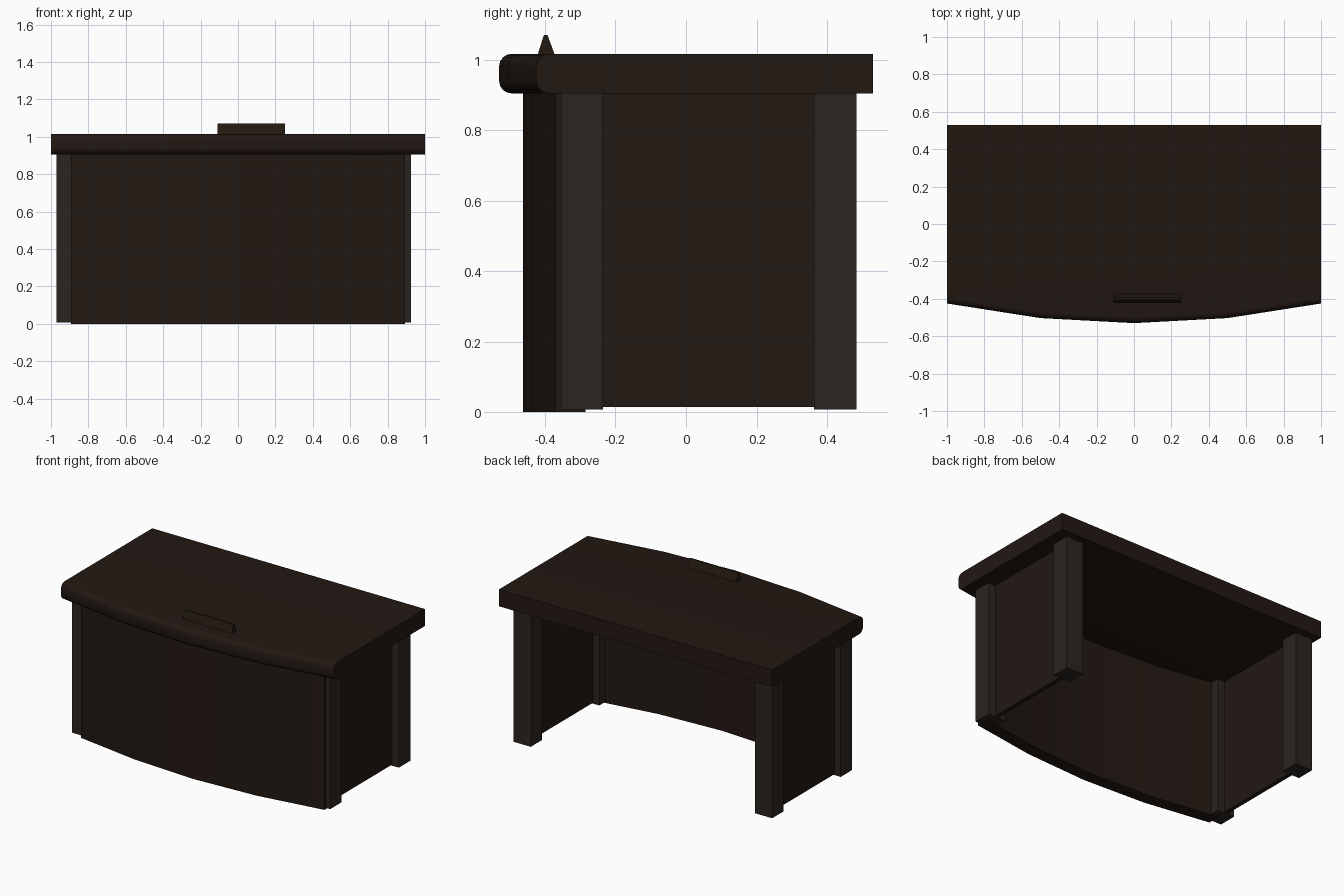
import bpy, bmesh, math

if "Cube" in bpy.data.objects:
    bpy.data.objects.remove(bpy.data.objects["Cube"])


def material(name, rgb):
    m = bpy.data.materials.new(name)
    m.diffuse_color = (*rgb, 1)
    m.use_nodes = True
    m.node_tree.nodes["Principled BSDF"].inputs["Base Color"].default_value = m.diffuse_color
    return m


WOOD = material("dark_wood", (0.016, 0.009, 0.006))
POST = material("charcoal_wood", (0.024, 0.018, 0.014))
PLATE = material("plate_brown", (0.017, 0.010, 0.005))


def prism(name, outline, vec, mat, bevel_test=None, width=0.03, smooth=False):
    """Extrude a closed outline of 3D points along vec, optionally bevelling chosen edges."""
    bm = bmesh.new()
    face = bm.faces.new([bm.verts.new(p) for p in outline])
    out = bmesh.ops.extrude_face_region(bm, geom=[face], use_keep_orig=True)
    bmesh.ops.translate(bm, vec=vec, verts=[g for g in out["geom"] if isinstance(g, bmesh.types.BMVert)])
    bmesh.ops.recalc_face_normals(bm, faces=bm.faces[:])
    if bevel_test:
        edges = [e for e in bm.edges if bevel_test(e)]
        bmesh.ops.bevel(bm, geom=edges, offset=width, segments=4, profile=0.5, affect='EDGES')
    mesh = bpy.data.meshes.new(name)
    bm.to_mesh(mesh)
    bm.free()
    mesh.materials.append(mat)
    ob = bpy.data.objects.new(name, mesh)
    bpy.context.collection.objects.link(ob)
    if smooth:
        bpy.ops.object.select_all(action='DESELECT')
        ob.select_set(True)
        bpy.context.view_layer.objects.active = ob
        bpy.ops.object.shade_smooth_by_angle(angle=math.radians(30))
    return ob


def box(name, x0, x1, y0, y1, z0, z1, mat):
    return prism(name, [(x0, y0, z0), (x1, y0, z0), (x1, y1, z0), (x0, y1, z0)], (0, 0, z1 - z0), mat)


def bow(half, y_end, y_mid, y_peak, z):
    """Shallow five-point curve bulging toward the front."""
    return [(-half, y_end, z), (-half / 2, y_mid, z), (0, y_peak, z), (half / 2, y_mid, z), (half, y_end, z)]


def front_edge(e):
    a, b = (v.co for v in e.verts)
    return a.y < -0.4 and b.y < -0.4 and abs(a.z - b.z) < 1e-4


# Desktop with bowed, rounded front edge
prism("desktop", bow(1, -0.425, -0.503, -0.53, 0.904) + [(1, 0.53, 0.904), (-1, 0.53, 0.904)],
      (0, 0, 0.112), WOOD, front_edge, 0.035, True)

# Bowed front panel
prism("front_panel", bow(0.893, -0.37, -0.438, -0.462, 0) + bow(0.893, -0.285, -0.353, -0.377, 0)[::-1],
      (0, 0, 0.906), WOOD, smooth=True)

# Legs and the thin side panels set into their centres
for side, x0 in (("left", -0.97), ("right", 0.80)):
    for end, y0 in (("front", -0.355), ("back", 0.363)):
        box(f"{end}_{side}_leg", x0, x0 + 0.125, y0, y0 + 0.12, 0.008, 0.906, POST)
    box(f"{side}_side_panel", x0 + 0.046, x0 + 0.074, -0.30, 0.42, 0.014, 0.906, WOOD)

# Wedge-shaped desk plate
prism("desk_plate", [(-0.11, -0.421, 1.013), (-0.11, -0.372, 1.013), (-0.11, -0.393, 1.07), (-0.11, -0.403, 1.07)],
      (0.36, 0, 0), PLATE)
